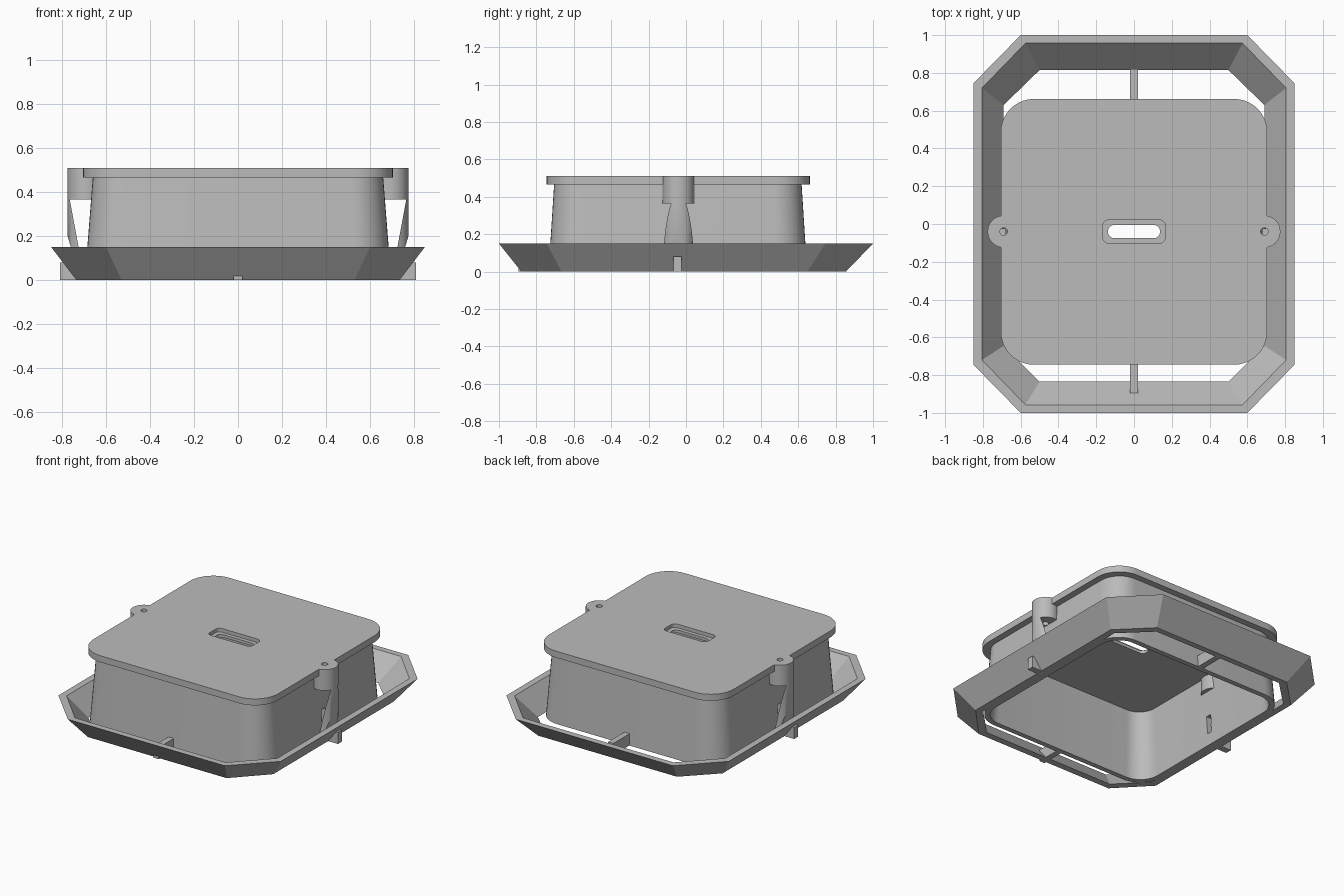
import bpy, bmesh, math
from mathutils import Vector

cube = bpy.data.objects.get("Cube")
if cube:
    bpy.data.objects.remove(cube)

grey = bpy.data.materials.new("plain_grey")
grey.use_nodes = True
COLOUR = (0.5, 0.5, 0.5, 1)
grey.diffuse_color = COLOUR
grey.node_tree.nodes["Principled BSDF"].inputs["Base Color"].default_value = COLOUR


def finish(name, bm, smooth=True):
    bmesh.ops.recalc_face_normals(bm, faces=bm.faces)
    mesh = bpy.data.meshes.new(name)
    bm.to_mesh(mesh)
    bm.free()
    mesh.materials.append(grey)
    obj = bpy.data.objects.new(name, mesh)
    bpy.context.collection.objects.link(obj)
    if smooth:
        shade(obj)
    return obj


def activate(obj):
    bpy.ops.object.select_all(action='DESELECT')
    obj.select_set(True)
    bpy.context.view_layer.objects.active = obj


def shade(obj):
    activate(obj)
    bpy.ops.object.shade_smooth_by_angle(angle=math.radians(30))


def rounded(hx, y0, y1, r, z, steps=10):
    """Rounded rectangle outline."""
    pts = []
    corners = [(hx - r, y1 - r), (r - hx, y1 - r), (r - hx, y0 + r), (hx - r, y0 + r)]
    for q, (cx, cy) in enumerate(corners):
        for i in range(steps + 1):
            a = math.pi / 2 * (q + i / steps)
            pts.append((cx + r * math.cos(a), cy + r * math.sin(a), z))
    return pts


def chamfered(hx, y0, y1, cx, c0, c1, z):
    """Rectangle outline with cut corners."""
    return [(hx, c1, z), (cx, y1, z), (-cx, y1, z), (-hx, c1, z),
            (-hx, c0, z), (-cx, y0, z), (cx, y0, z), (hx, c0, z)]


def ring(name, loops, smooth=True):
    """Skin a closed cycle of matching outlines."""
    bm = bmesh.new()
    rows = [[bm.verts.new(p) for p in loop] for loop in loops]
    n = len(rows[0])
    for a, b in zip(rows, rows[1:] + rows[:1]):
        for i in range(n):
            j = (i + 1) % n
            bm.faces.new((a[i], a[j], b[j], b[i]))
    return finish(name, bm, smooth)


def box(name, x0, x1, y0, y1, z0, z1):
    bm = bmesh.new()
    bmesh.ops.create_cube(bm, size=1)
    for v in bm.verts:
        v.co = (x1 if v.co.x > 0 else x0, y1 if v.co.y > 0 else y0, z1 if v.co.z > 0 else z0)
    return finish(name, bm, False)


def cylinder_bm(x, y, r, z0, z1, segments=40):
    bm = bmesh.new()
    bmesh.ops.create_cone(bm, cap_ends=True, segments=segments, radius1=r, radius2=r, depth=z1 - z0)
    bmesh.ops.translate(bm, verts=bm.verts, vec=(x, y, (z0 + z1) / 2))
    return bm


def combine(obj, tool, operation):
    mod = obj.modifiers.new(operation, 'BOOLEAN')
    mod.operation = operation
    mod.solver = 'EXACT'
    mod.object = tool
    activate(obj)
    bpy.ops.object.modifier_apply(modifier=mod.name)
    bpy.data.objects.remove(tool)


# Sloping eight-sided surround
ring("surround_frame", [
    chamfered(0.735, -0.88, 0.855, 0.53, -0.665, 0.65, 0),
    chamfered(0.85, -1, 1, 0.6, -0.745, 0.745, 0.15),
    chamfered(0.805, -0.957, 0.957, 0.575, -0.72, 0.72, 0.15),
    chamfered(0.69, -0.835, 0.815, 0.5, -0.645, 0.63, 0)], False)

# Tapered housing wall, open below
housing = ring("housing_wall", [
    rounded(0.697, -0.735, 0.648, 0.17, 0),
    rounded(0.66, -0.705, 0.618, 0.15, 0.468),
    rounded(0.625, -0.67, 0.583, 0.12, 0.468),
    rounded(0.662, -0.7, 0.613, 0.14, 0)])

# Lid with a recessed slot
MID = -0.04
lid = ring("lid", [
    rounded(0.705, -0.745, 0.662, 0.175, 0.465),
    rounded(0.705, -0.745, 0.662, 0.175, 0.51),
    rounded(0.165, MID - 0.061, MID + 0.061, 0.03, 0.51),
    rounded(0.165, MID - 0.061, MID + 0.061, 0.03, 0.485),
    rounded(0.138, MID - 0.035, MID + 0.035, 0.034, 0.485),
    rounded(0.138, MID - 0.035, MID + 0.035, 0.034, 0.465)])

# Screw bosses joined to the lid, then drilled
EAR, R = 0.69, 0.085
for side in (-1, 1):
    combine(lid, finish("boss", cylinder_bm(side * EAR, MID, R, 0.365, 0.51)), 'UNION')
for side in (-1, 1):
    combine(lid, finish("drill", cylinder_bm(side * EAR, MID, 0.02, 0.3, 0.6, 20)), 'DIFFERENCE')
shade(lid)

# Slanted legs under the bosses, with struts to the surround
for side, label in ((1, "left"), (-1, "right")):
    bm = cylinder_bm(side * EAR, MID, R, 0, 0.365)
    cuts = [((0.765, 0.365), (0.725, 0.15), 1), ((0.775, 0.2), (0.76, 0.15), -1)]
    for (xa, za), (xb, zb), keep in cuts:
        normal = Vector((side * (za - zb), 0, xb - xa)) * -keep
        cut = bmesh.ops.bisect_plane(bm, geom=bm.verts[:] + bm.edges[:] + bm.faces[:],
                                     plane_co=(side * xa, 0, za), plane_no=normal, clear_outer=True)
        edges = [e for e in cut["geom_cut"] if isinstance(e, bmesh.types.BMEdge)]
        bmesh.ops.holes_fill(bm, edges=edges)
    finish(label + "_leg", bm)
    xs = sorted((side * 0.67, side * 0.81))
    box(label + "_strut", *xs, MID - 0.027, MID + 0.017, 0, 0.08)
    # Narrow opening through the wall above each strut
    xs = sorted((side * 0.6, side * 0.72))
    combine(housing, box("slot_cutter", *xs, MID - 0.025, MID + 0.015, 0.08, 0.2), 'DIFFERENCE')
shade(housing)

# Struts at the two ends
box("front_strut", -0.02, 0.02, -0.895, -0.71, 0, 0.08)
box("back_strut", -0.02, 0.02, 0.63, 0.82, 0, 0.08)
